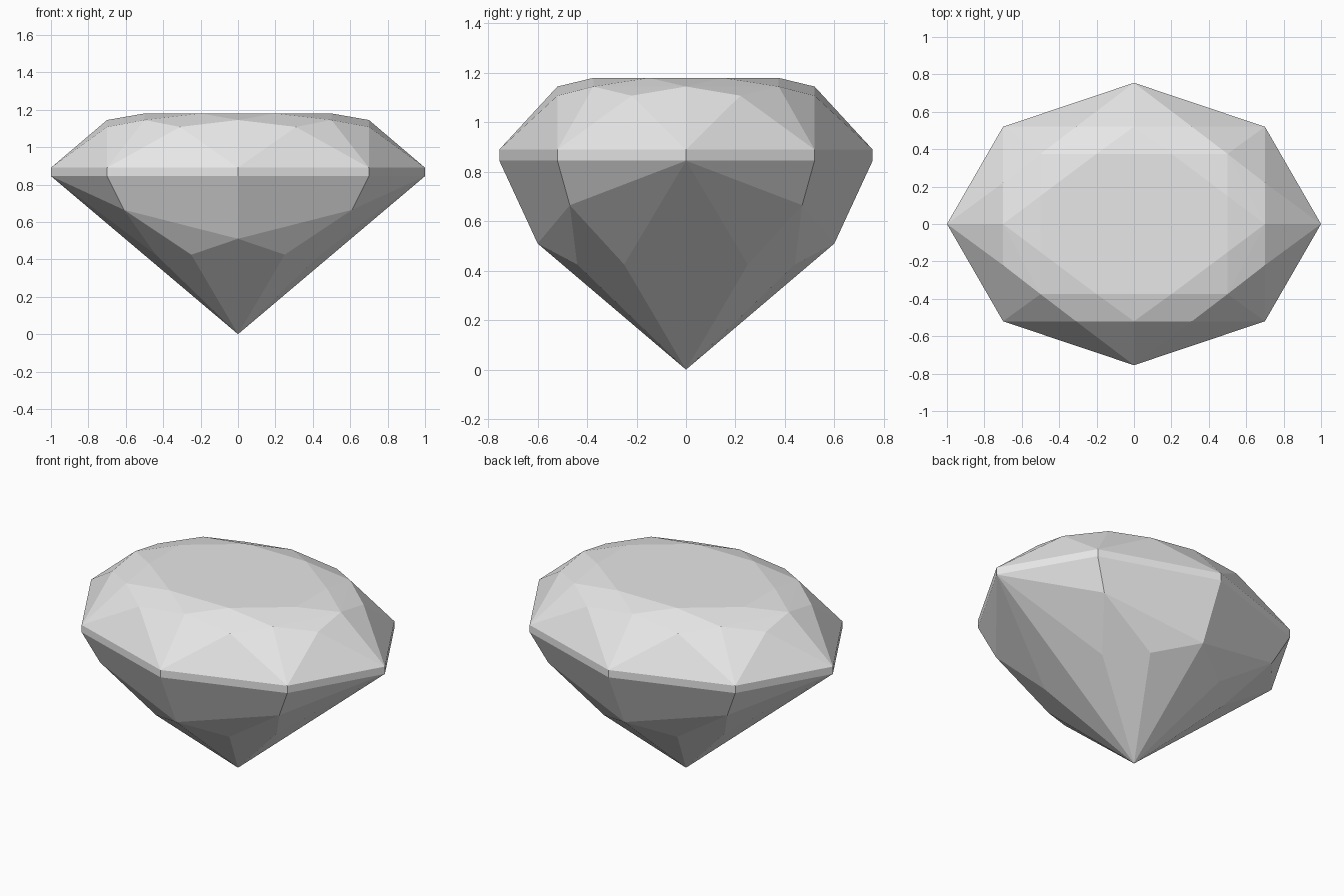
import bpy
import bmesh

cube = bpy.data.objects.get("Cube")
if cube:
    bpy.data.objects.remove(cube, do_unlink=True)

# One pale grey material
grey = bpy.data.materials.new("pale_grey")
grey.use_nodes = True
grey.diffuse_color = (0.8, 0.8, 0.8, 1)
grey.node_tree.nodes["Principled BSDF"].inputs["Base Color"].default_value = (0.8, 0.8, 0.8, 1)

# Corner points of one quarter of the cut stone, from table down to culet
table = [(0.5, 0.15, 1.18), (0.2, 0.375, 1.18)]
star_tips = [(0.7, 0, 1.145), (0, 0.52, 1.145), (0.5, 0.375, 1.145)]
kite_ends = [(0.7, 0.22, 1.108), (0.31, 0.52, 1.108)]
outline = [(1, 0), (0.7, 0.52), (0, 0.755)]
girdle = [(x, y, z) for z in (0.89, 0.845) for x, y in outline]
pavilion = [(0.61, 0.47, 0.665), (0, 0.6, 0.51), (0.25, 0.44, 0.425), (0.44, 0.25, 0.425)]
culet = [(0, 0, 0)]

# Mirror the quarter across both axes, without doubling points on the axes
quarter = table + star_tips + kite_ends + girdle + pavilion + culet
points = {(x * sx + 0.0, y * sy + 0.0, z) for x, y, z in quarter for sx in (1, -1) for sy in (1, -1)}

# The facets are the convex skin around the points
bm = bmesh.new()
for p in sorted(points):
    bm.verts.new(p)
bmesh.ops.convex_hull(bm, input=bm.verts[:])
bmesh.ops.dissolve_limit(bm, angle_limit=0.02, verts=bm.verts[:], edges=bm.edges[:])
bmesh.ops.recalc_face_normals(bm, faces=bm.faces[:])

mesh = bpy.data.meshes.new("cut_gem")
bm.to_mesh(mesh)
bm.free()
mesh.materials.append(grey)
gem = bpy.data.objects.new("cut_gem", mesh)
bpy.context.collection.objects.link(gem)
